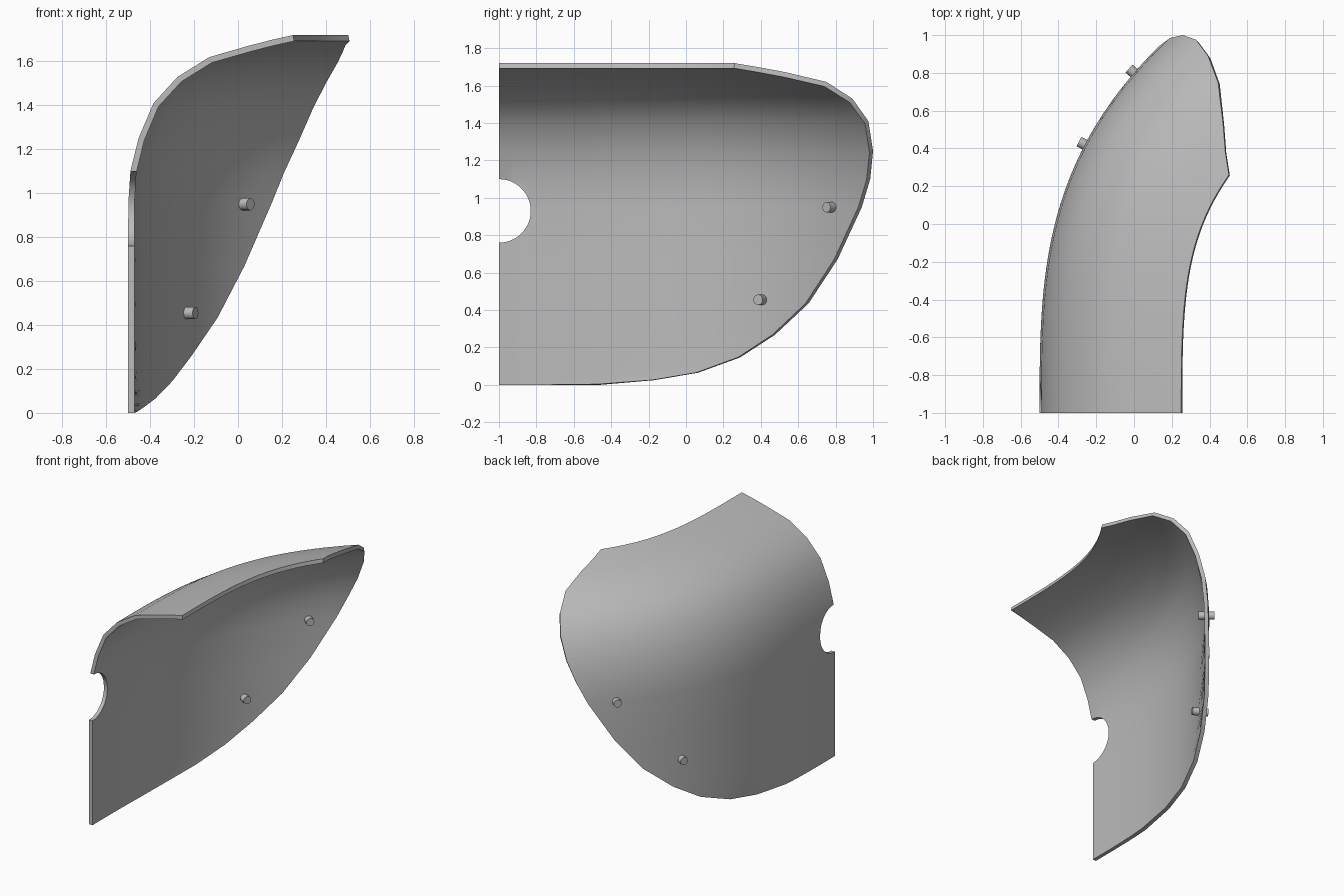
import bpy, bmesh, math
from mathutils import Vector, Matrix

cube = bpy.data.objects.get("Cube")
if cube:
    bpy.data.objects.remove(cube, do_unlink=True)

grey = bpy.data.materials.new("plain grey")
grey.use_nodes = True
GREY = (0.5, 0.5, 0.5, 1)
grey.diffuse_color = GREY
grey.node_tree.nodes["Principled BSDF"].inputs["Base Color"].default_value = GREY


def make_object(name, bm):
    bmesh.ops.recalc_face_normals(bm, faces=bm.faces)
    mesh = bpy.data.meshes.new(name)
    bm.to_mesh(mesh)
    bm.free()
    mesh.materials.append(grey)
    obj = bpy.data.objects.new(name, mesh)
    bpy.context.collection.objects.link(obj)
    return obj


def activate(obj):
    bpy.ops.object.select_all(action='DESELECT')
    obj.select_set(True)
    bpy.context.view_layer.objects.active = obj


# Plan curve of the wall, and its inward direction
def plan(s):
    t = s / 1.8
    slope = 0.861 * t ** 2.1
    point = Vector((-0.5 + 0.5 * t ** 3.1, s - 1, 0))
    return point, Vector((1, -slope, 0)).normalized()


def shell_point(s, depth, z):
    point, inward = plan(s)
    point = point + inward * depth * (1 - 0.03 * (s / 1.8) ** 3)
    point.z = z
    return point


def trim(depth, z, y_end):
    low, high = 0.0, 2.4
    for _ in range(40):
        mid = (low + high) / 2
        if shell_point(mid, depth, z).y < y_end:
            low = mid
        else:
            high = mid
    return low


# Shell: inward depth, height, and where each row ends at the curved rim
ROWS = [(0, 0, -.46), (0, .025, -.17), (0, .065, .065), (0, .147, .29),
        (0, .267, .475), (0, .435, .655), (0, .67, .81), (0, .95, .94),
        (.01, 1.1, .985), (.047, 1.25, 1), (.115, 1.41, .975),
        (.225, 1.53, .89), (.37, 1.62, .75), (.55, 1.672, .53),
        (.66, 1.7, .38), (.75, 1.72, .26)]
COLUMNS = 24
bm = bmesh.new()
grid = []
for depth, z, y_end in ROWS:
    end = trim(depth, z, y_end)
    grid.append([bm.verts.new(shell_point(end * i / COLUMNS, depth, z))
                 for i in range(COLUMNS + 1)])
for lower, upper in zip(grid, grid[1:]):
    for i in range(COLUMNS):
        bm.faces.new((lower[i], lower[i + 1], upper[i + 1], upper[i]))
shell = make_object("curved_shell", bm)
# Make the faces point outward so that the thickness grows inward
if shell.data.polygons[0].normal.x > 0:
    shell.data.flip_normals()
solid = shell.modifiers.new("thickness", 'SOLIDIFY')
solid.thickness = 0.028
solid.offset = -1


def cylinder(name, radius, start, end, sides):
    axis = end - start
    bm = bmesh.new()
    place = Matrix.Translation((start + end) / 2) @ \
        axis.to_track_quat('Z', 'Y').to_matrix().to_4x4()
    bmesh.ops.create_cone(bm, cap_ends=True, segments=sides, radius1=radius,
                          radius2=radius, depth=axis.length, matrix=place)
    return make_object(name, bm)


# Half-round notch in the straight edge
cutter = cylinder("notch_cutter", 0.17, Vector((-0.7, -1, 0.93)),
                  Vector((-0.2, -1, 0.93)), 48)
cutter.hide_render = True
notch = shell.modifiers.new("notch", 'BOOLEAN')
notch.operation = 'DIFFERENCE'
notch.solver = 'EXACT'
notch.object = cutter
activate(shell)
for modifier in ("thickness", "notch"):
    bpy.ops.object.modifier_apply(modifier=modifier)
bpy.data.objects.remove(cutter, do_unlink=True)
bpy.ops.object.shade_smooth_by_angle(angle=math.radians(30))

# Pegs through the wall
for name, s, z in (("upper_peg", 1.8, 0.95), ("lower_peg", 1.42, 0.455)):
    point, inward = plan(s)
    point.z = z
    peg = cylinder(name, 0.028, point - inward * 0.035, point + inward * 0.075, 16)
    activate(peg)
    bpy.ops.object.shade_smooth_by_angle(angle=math.radians(30))
